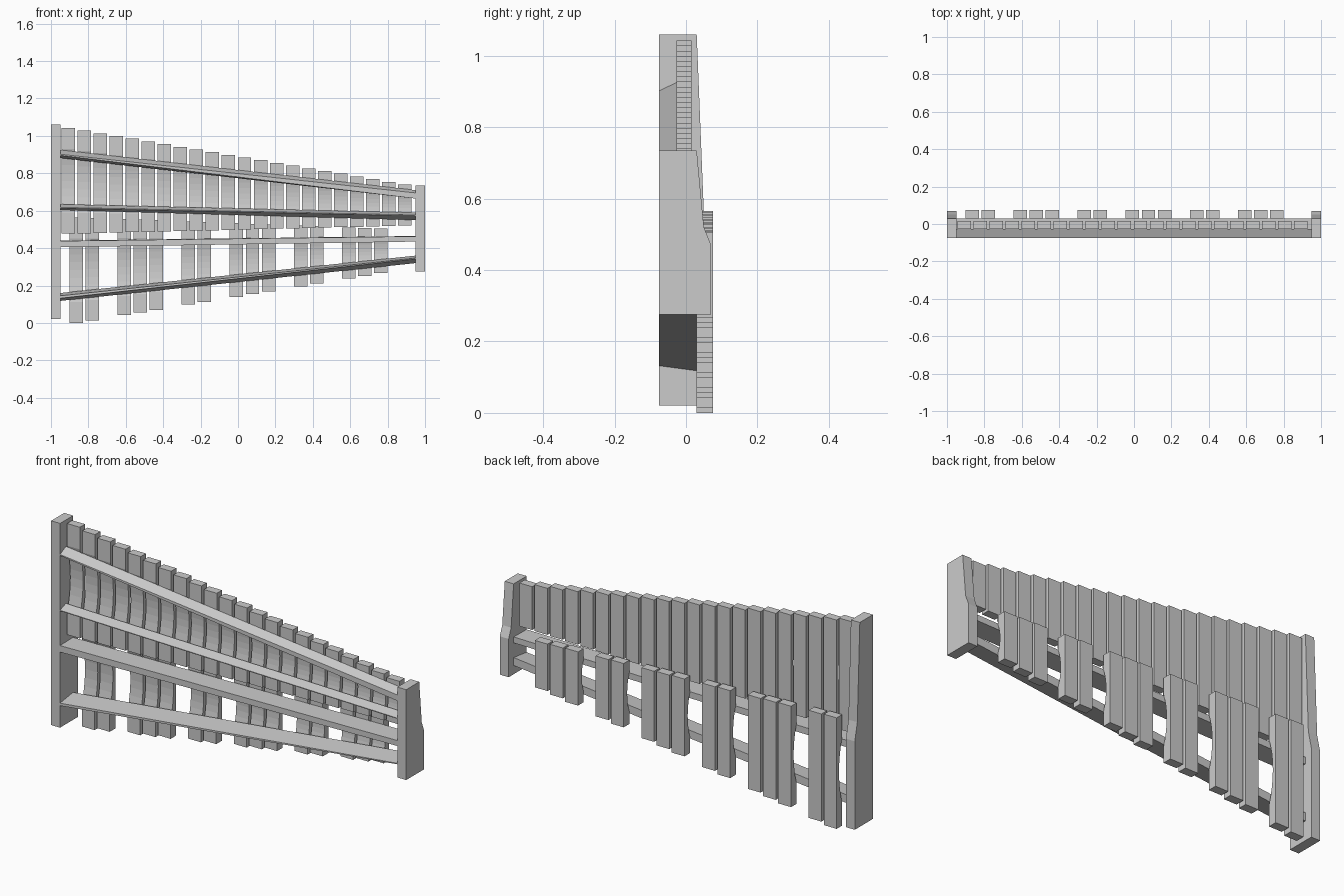
import bpy, bmesh

if "Cube" in bpy.data.objects:
    bpy.data.objects.remove(bpy.data.objects["Cube"])


def loft(name, ring_a, ring_b, xa, xb):
    """Solid between two matching (y, z) outlines at x = xa and x = xb."""
    bm = bmesh.new()
    a = [bm.verts.new((xa, y, z)) for y, z in ring_a]
    b = [bm.verts.new((xb, y, z)) for y, z in ring_b]
    n = len(a)
    bm.faces.new(a)
    bm.faces.new(b[::-1])
    for i in range(n):
        j = (i + 1) % n
        bm.faces.new((a[i], b[i], b[j], a[j]))
    bmesh.ops.recalc_face_normals(bm, faces=bm.faces)
    mesh = bpy.data.meshes.new(name)
    bm.to_mesh(mesh)
    bm.free()
    obj = bpy.data.objects.new(name, mesh)
    bpy.context.collection.objects.link(obj)
    return obj


def end_post(name, x0, x1, bottom, top, shoulder):
    # flat front, back stepping out below the shoulder
    ring = [(-0.075, bottom), (0.07, bottom), (0.07, 0.47),
            (0.05, shoulder), (0.03, top), (-0.075, top)]
    loft(name, ring, ring, x0, x1)


def rail(name, back, left, right):
    # left / right: front bottom, front top, back top, back bottom heights
    def ring(h):
        return [(-0.075, h[0]), (-0.075, h[1]), (back, h[2]), (back, h[3])]
    loft(name, ring(left), ring(right), -0.95, 0.95)


def bar(name, x, front, back, z0, z1, depth):
    # tone bar: flat striking face on the back, arched cut on the front
    length = z1 - z0
    ring = [(back, z1), (back, z0), (front, z0)]
    for k in range(9):
        t = k / 8
        ring.append((front + depth * (1 - (2 * t - 1) ** 2),
                     z0 + length * (0.2 + 0.6 * t)))
    ring.append((front, z1))
    loft(name, ring, ring, x - 0.036, x + 0.036)


# End posts
end_post("left_end_post", -1.0, -0.95, 0.02, 1.06, 0.56)
end_post("right_end_post", 0.95, 1.0, 0.275, 0.735, 0.52)

# Four long support rails
rail("upper_rail", -0.027, (0.896, 0.902, 0.925, 0.882), (0.665, 0.695, 0.71, 0.665))
rail("upper_middle_rail", -0.027, (0.614, 0.618, 0.635, 0.604), (0.573, 0.577, 0.59, 0.55))
rail("lower_middle_rail", 0.03, (0.405, 0.438, 0.44, 0.405), (0.435, 0.463, 0.465, 0.435))
rail("lower_rail", 0.03, (0.132, 0.145, 0.16, 0.118), (0.342, 0.347, 0.36, 0.32))

# Two rows of tone bars in keyboard order
STEP = 0.0857
for i in range(22):
    t = i / 21
    bar(f"long_row_bar_{i + 1}", -0.908 + STEP * i, -0.027, 0.015,
        0.477 + 0.043 * t, 1.043 - 0.303 * t, 0.026 - 0.014 * t)
    if i < 21 and i % 7 in (0, 1, 3, 4, 5):
        bar(f"short_row_bar_{i + 1}", -0.908 + STEP * (i + 0.5), 0.03, 0.075,
            0.014 * i, 0.565 - 0.06 * i / 19, 0.026 - 0.014 * t)
